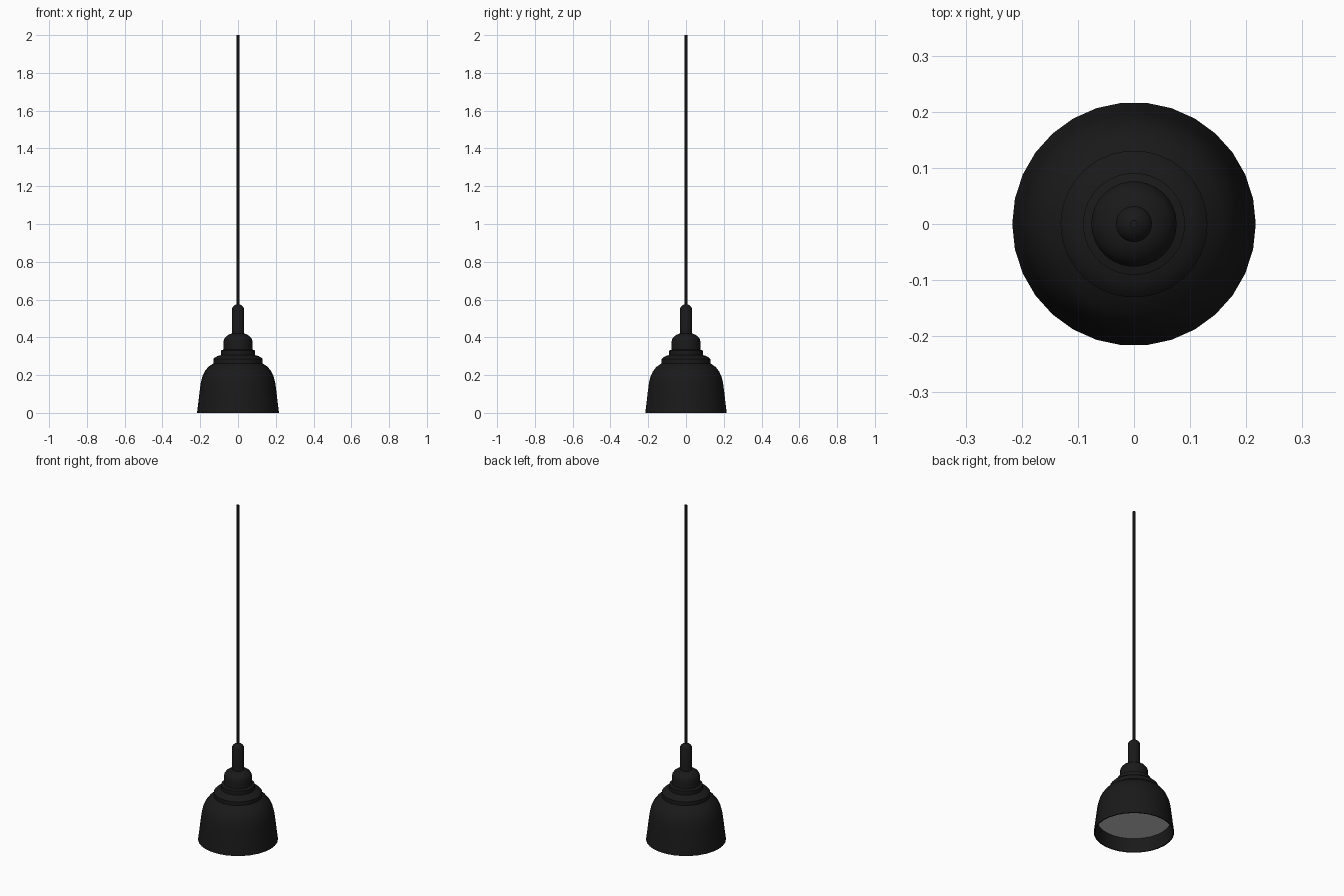
import bpy, bmesh, math

if "Cube" in bpy.data.objects:
    bpy.data.objects.remove(bpy.data.objects["Cube"])

SIDES = 30


def material(name, rgb):
    m = bpy.data.materials.new(name)
    m.diffuse_color = (*rgb, 1)
    m.use_nodes = True
    m.node_tree.nodes["Principled BSDF"].inputs["Base Color"].default_value = m.diffuse_color
    return m


def lathe(name, profile, sides=SIDES, mat=None, angle=35):
    """Revolve (radius, z) points around z; a radius of 0 becomes a pole."""
    bm = bmesh.new()
    rings = []
    for r, z in profile:
        if r == 0:
            rings.append([bm.verts.new((0, 0, z))] * sides)
        else:
            rings.append([bm.verts.new((r * math.cos(2 * math.pi * i / sides),
                                        r * math.sin(2 * math.pi * i / sides), z))
                          for i in range(sides)])
    for a, b in zip(rings, rings[1:]):
        for i in range(sides):
            j = (i + 1) % sides
            bm.faces.new(dict.fromkeys((a[i], a[j], b[j], b[i])))
    bmesh.ops.recalc_face_normals(bm, faces=bm.faces)
    mesh = bpy.data.meshes.new(name)
    bm.to_mesh(mesh)
    bm.free()
    ob = bpy.data.objects.new(name, mesh)
    bpy.context.collection.objects.link(ob)
    if mat:
        mesh.materials.append(mat)
    bpy.ops.object.select_all(action='DESELECT')
    ob.select_set(True)
    bpy.context.view_layer.objects.active = ob
    bpy.ops.object.shade_smooth_by_angle(angle=math.radians(angle))
    return ob


black = material("black_metal", (0.01, 0.01, 0.01))

# Bell shade: inner lip, rim, flared dome, stepped shoulder and collar
lathe("shade", [
    (0.199, 0.078), (0.211, 0.0), (0.217, 0.0), (0.210, 0.055), (0.203, 0.115),
    (0.197, 0.16), (0.189, 0.192), (0.176, 0.22), (0.158, 0.243), (0.131, 0.262),
    (0.131, 0.284), (0.122, 0.293), (0.108, 0.301), (0.091, 0.306),
    (0.091, 0.330), (0.076, 0.335)], mat=black)

# Rounded socket cap above the collar
lathe("socket_cap", [
    (0.076, 0.330), (0.076, 0.380), (0.073, 0.392), (0.064, 0.404),
    (0.050, 0.414), (0.034, 0.420), (0, 0.420)], mat=black)

# Cord grip with a rounded top
lathe("cord_grip", [
    (0.032, 0.418), (0.032, 0.553), (0.028, 0.561), (0.019, 0.569),
    (0.006, 0.576), (0, 0.576)], mat=black)

# Hanging cord
lathe("cord", [(0, 0.570), (0.007, 0.570), (0.007, 2.0), (0, 2.0)],
      sides=12, mat=black)

# Grey light diffuser recessed inside the shade
lathe("diffuser", [(0.199, 0.077), (0, 0.077)])
bpy.context.object.data.flip_normals() if bpy.context.object.data.polygons[0].normal.z > 0 else None
